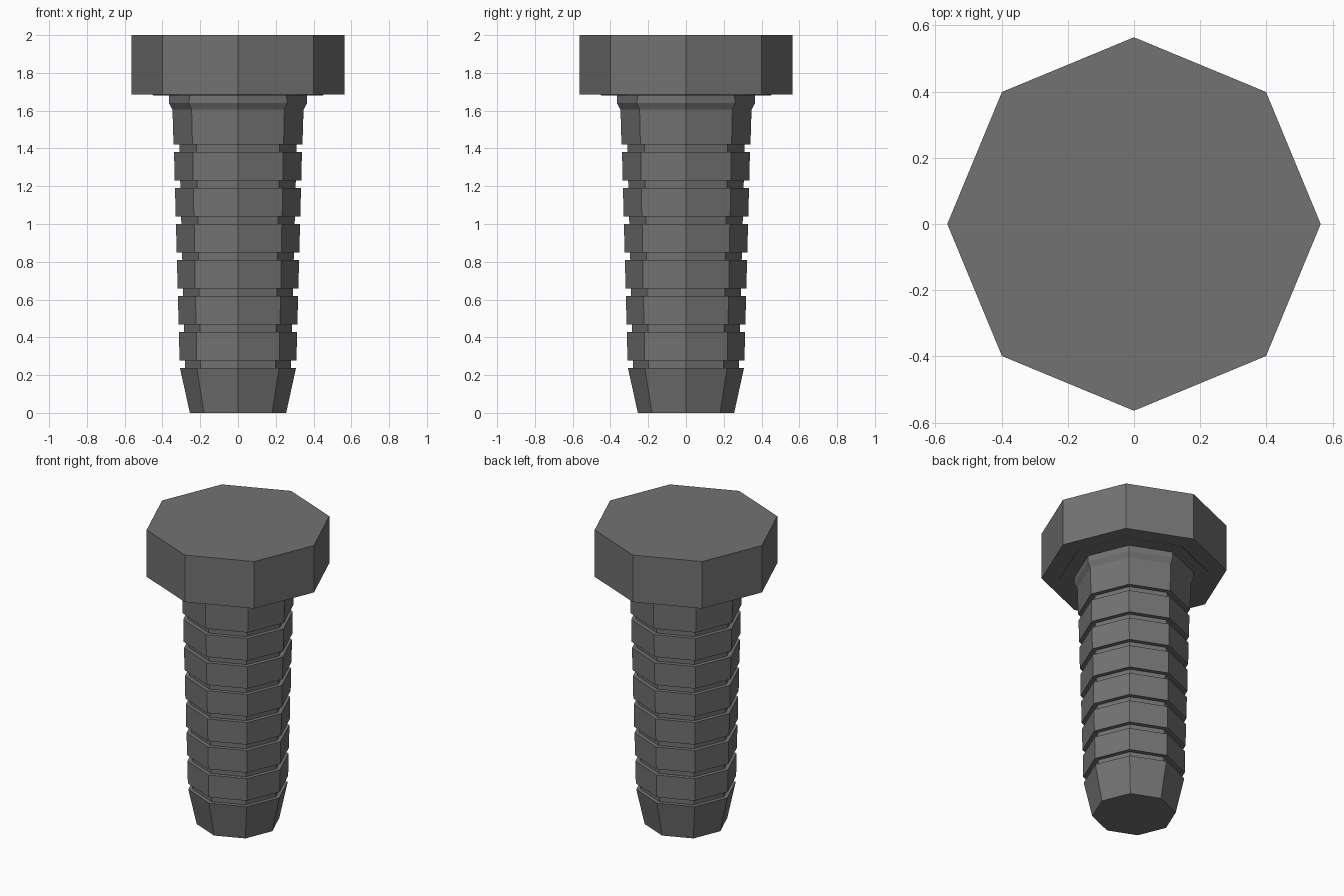
import bpy, bmesh, math

if "Cube" in bpy.data.objects:
    bpy.data.objects.remove(bpy.data.objects["Cube"])

SIDES = 8
steel = bpy.data.materials.new("dark_steel")
steel.diffuse_color = (0.17, 0.17, 0.17, 1)
steel.use_nodes = True
steel.node_tree.nodes["Principled BSDF"].inputs["Base Color"].default_value = steel.diffuse_color


def lathe(name, profile):
    """Eight-sided turned solid from (radius, z) points listed bottom to top."""
    bm = bmesh.new()
    rings = [[bm.verts.new((r * math.cos(math.tau * i / SIDES),
                            r * math.sin(math.tau * i / SIDES), z))
              for i in range(SIDES)] for r, z in profile]
    for a, b in zip(rings, rings[1:]):
        for i in range(SIDES):
            j = (i + 1) % SIDES
            bm.faces.new((a[i], a[j], b[j], b[i]))
    bm.faces.new(rings[0][::-1])
    bm.faces.new(rings[-1])
    mesh = bpy.data.meshes.new(name)
    bm.to_mesh(mesh)
    bm.free()
    mesh.materials.append(steel)
    obj = bpy.data.objects.new(name, mesh)
    bpy.context.collection.objects.link(obj)


# Shank: tapered tip, seven grooves, flared collar under the head
shank = [(0.255, 0)]
for k in range(7):
    z = 0.237 + 0.1905 * k
    r = 0.307 + 0.0052 * k
    g = 0.28 + 0.005 * k
    shank += [(r, z), (g, z), (g + 0.001, z + 0.041), (r + 0.003, z + 0.041)]
shank += [(0.347, 1.605), (0.366, 1.64), (0.364, 1.684)]
lathe("threaded_shank", shank)

# Octagonal head with a very shallow washer face underneath
lathe("bolt_head", [(0.45, 1.681), (0.452, 1.685), (0.564, 1.685), (0.564, 2.0)])
